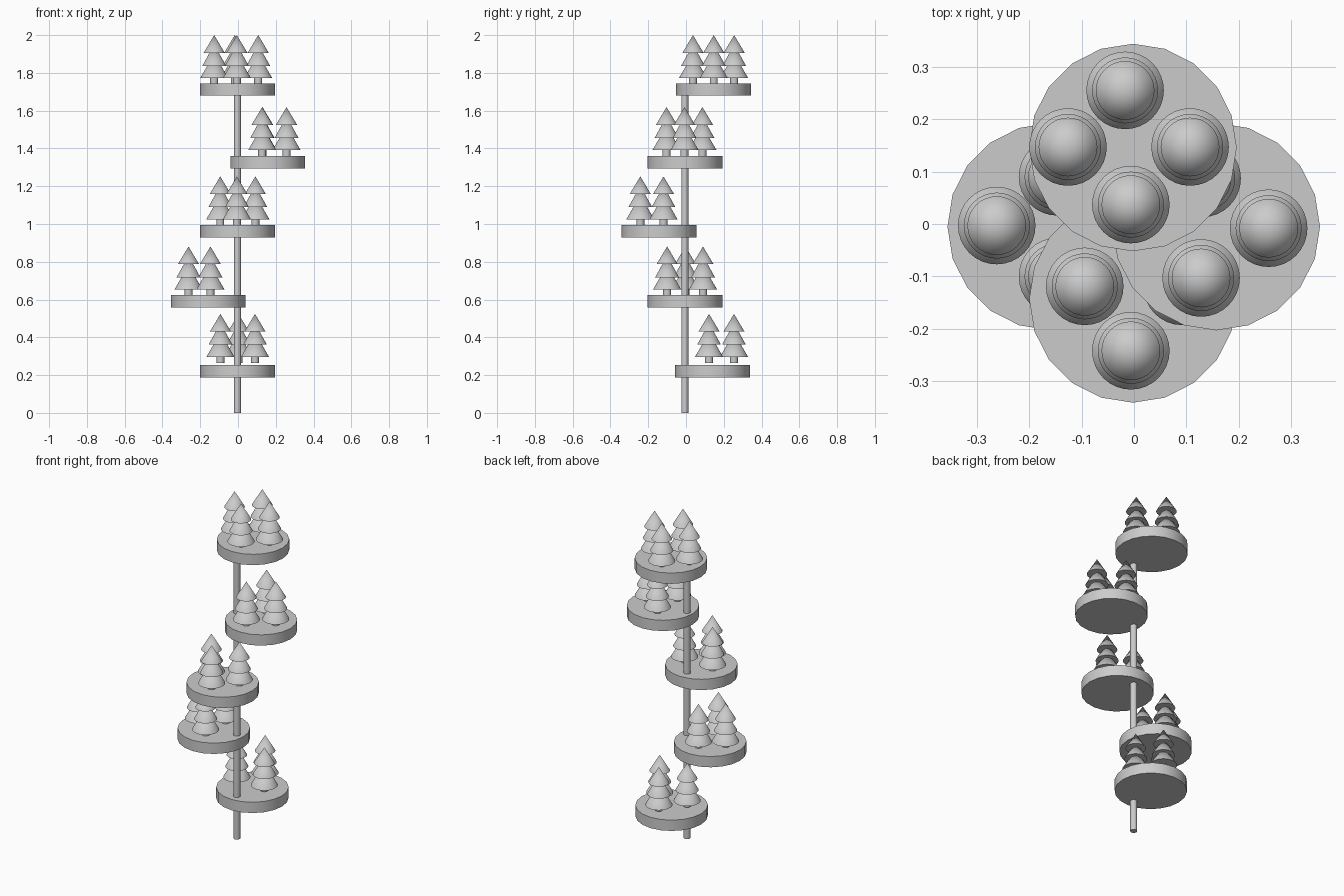
import bpy, bmesh
from math import radians

if "Cube" in bpy.data.objects:
    bpy.data.objects.remove(bpy.data.objects["Cube"])


def cone(bm, x, y, z0, z1, r0, r1, sides):
    """Closed cone or cylinder between two heights."""
    from mathutils import Matrix
    bmesh.ops.create_cone(bm, cap_ends=True, segments=sides, radius1=r0, radius2=r1,
                          depth=z1 - z0,
                          matrix=Matrix.Translation((x, y, (z0 + z1) / 2)))


def finish(bm, name):
    mesh = bpy.data.meshes.new(name)
    bm.to_mesh(mesh)
    bm.free()
    ob = bpy.data.objects.new(name, mesh)
    bpy.context.collection.objects.link(ob)
    bpy.ops.object.select_all(action='DESELECT')
    ob.select_set(True)
    bpy.context.view_layer.objects.active = ob
    bpy.ops.object.shade_smooth_by_angle(angle=radians(35))
    return ob


def tree(name, x, y, z):
    bm = bmesh.new()
    cone(bm, x, y, z, z + 0.05, 0.021, 0.021, 24)           # trunk
    cone(bm, x, y, z + 0.032, z + 0.160, 0.074, 0.0, 32)    # lower branches
    cone(bm, x, y, z + 0.096, z + 0.210, 0.063, 0.0, 32)    # middle branches
    cone(bm, x, y, z + 0.165, z + 0.259, 0.056, 0.0, 32)    # crown
    finish(bm, name)


# Central pole
bm = bmesh.new()
cone(bm, -0.003, -0.006, 0.0, 1.70, 0.019, 0.019, 20)
finish(bm, "pole")

# Tiers: disc centre, disc bottom, tree base, tree positions
tiers = [
    (-0.002, 0.140, 0.188, 0.265, [(-0.093, 0.122), (0.090, 0.122), (0.003, 0.254)]),
    (-0.158, -0.005, 0.558, 0.622, [(-0.262, -0.003), (-0.146, -0.100), (-0.146, 0.090)]),
    (-0.002, -0.143, 0.929, 0.993, [(-0.094, -0.119), (0.092, -0.119), (-0.006, -0.242)]),
    (0.157, -0.005, 1.295, 1.360, [(0.128, -0.103), (0.257, -0.008), (0.130, 0.087)]),
    (-0.002, 0.146, 1.680, 1.741, [(-0.017, 0.255), (-0.126, 0.147),
                                   (0.107, 0.147), (-0.006, 0.037)]),
]
for i, (cx, cy, z, base, spots) in enumerate(tiers, 1):
    bm = bmesh.new()
    cone(bm, cx, cy, z, z + 0.065, 0.198, 0.198, 20)
    finish(bm, f"platform_{i}")
    for j, (x, y) in enumerate(spots, 1):
        tree(f"tree_{i}_{j}", x, y, base)
